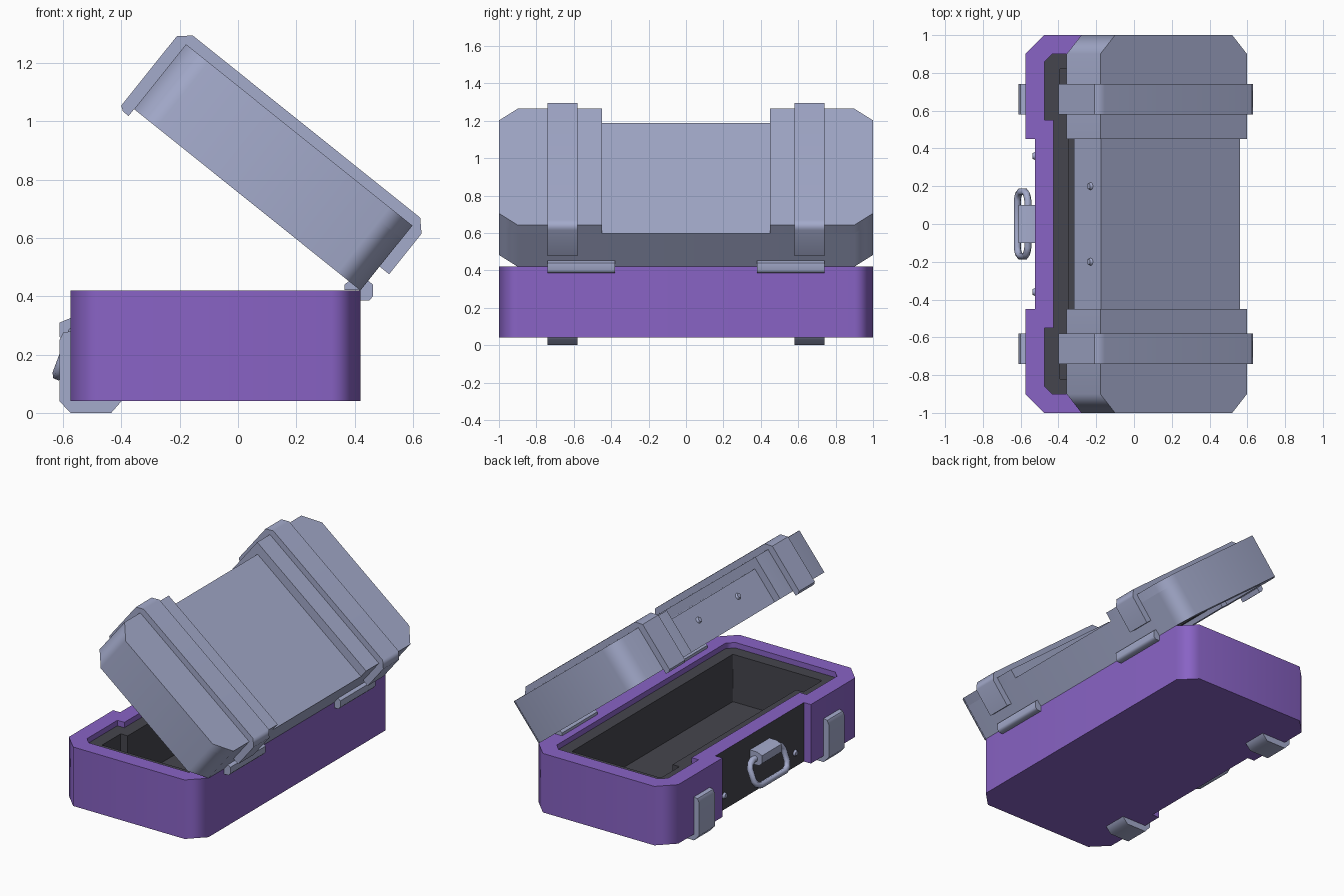
import bpy, bmesh, math
from mathutils import Matrix, Vector

if "Cube" in bpy.data.objects:
    bpy.data.objects.remove(bpy.data.objects["Cube"])


def material(name, rgb):
    m = bpy.data.materials.new(name)
    m.use_nodes = True
    m.diffuse_color = (*rgb, 1)
    m.node_tree.nodes["Principled BSDF"].inputs["Base Color"].default_value = (*rgb, 1)
    return m


PURPLE = material("purple shell", (0.25, 0.125, 0.56))
STEEL = material("blue grey", (0.37, 0.405, 0.6))
DARK = material("dark lining", (0.06, 0.06, 0.075))

PIVOT = Vector((0.42, 0, 0.42))
OPEN = math.radians(38.7)


def finish(name, bm, mats, on_lid=False):
    """Turn a bmesh into a smooth-by-angle object, optionally on the open lid."""
    bmesh.ops.recalc_face_normals(bm, faces=bm.faces)
    me = bpy.data.meshes.new(name)
    bm.to_mesh(me)
    bm.free()
    for m in mats:
        me.materials.append(m)
    ob = bpy.data.objects.new(name, me)
    bpy.context.collection.objects.link(ob)
    if on_lid:
        ob.location = PIVOT
        ob.rotation_euler.y = OPEN
    bpy.ops.object.select_all(action='DESELECT')
    ob.select_set(True)
    bpy.context.view_layer.objects.active = ob
    bpy.ops.object.shade_smooth_by_angle(angle=math.radians(50))
    wn = ob.modifiers.new("weighted", 'WEIGHTED_NORMAL')
    wn.keep_sharp = True
    return ob


def plan(inset, shift=0.0):
    """Chamfered footprint with a shallow notch in the clasp side."""
    x0, x1, y = -0.575 + inset + shift, 0.42 - inset + shift, 1 - inset
    c = max(0.005, 0.1 - inset * 0.586)
    n, xn = 0.45 + inset, x0 + 0.05
    half = [(xn, n), (x0, n), (x0, y - c), (x0 + c, y), (x1 - c, y), (x1, y - c)]
    return half + [(px, -py) for px, py in reversed(half)]


def loft(rings, bands):
    """Skin a chain of equal outlines; the first and last are capped."""
    bm = bmesh.new()
    loops = [[bm.verts.new((x, y, z)) for x, y in pts] for pts, z in rings]
    for a, b, mi in zip(loops, loops[1:], bands):
        for i in range(len(a)):
            j = (i + 1) % len(a)
            bm.faces.new((a[i], a[j], b[j], b[i])).material_index = mi
    bm.faces.new(loops[0]).material_index = bands[0]
    bm.faces.new(loops[-1]).material_index = bands[-1]
    return bm


def side_profile(name, pts, y0, y1, on_lid=False):
    """Extrude an x-z profile along y."""
    bm = loft([(pts, y0), (pts, y1)], [0])
    for v in bm.verts:
        v.co = (v.co.x, v.co.z, v.co.y)
    return finish(name, bm, [STEEL], on_lid)


def rivet(name, x, y, z, on_lid=False):
    bm = bmesh.new()
    bmesh.ops.create_cone(bm, cap_ends=True, segments=10, radius1=0.022, radius2=0.014,
                          depth=0.016,
                          matrix=Matrix.Translation((x, y, z)) @ Matrix.Rotation(-math.pi / 2, 4, 'Y'))
    finish(name, bm, [STEEL], on_lid)


# Base tub with lined cavity and dark clasp panel
bm = loft([(plan(0), 0.04), (plan(0), 0.42), (plan(0.1), 0.42), (plan(0.1), 0.385),
           (plan(0.18), 0.385), (plan(0.18), 0.08)], [0, 0, 0, 1, 1])
bm.normal_update()
for f in bm.faces:
    c = f.calc_center_median()
    if abs(c.x + 0.525) < 0.001 and abs(f.normal.x) > 0.9:
        f.material_index = 1
finish("base_tub", bm, [PURPLE, DARK])

# Lid shell, hollow underneath
s = -PIVOT.x
finish("lid_shell", loft([(plan(0, s), 0.227), (plan(0, s), 0), (plan(0.1, s), 0),
                          (plan(0.1, s), 0.03), (plan(0.18, s), 0.03), (plan(0.18, s), 0.19)],
                         [0, 0, 0, 1, 1]), [STEEL, DARK], True)

# Mirrored parts at both ends
lid_strap = [(0, 0.105), (0.042, 0.105), (0.042, 0.283), (0.004, 0.323), (-0.995, 0.323),
             (-1.037, 0.288), (-1.037, -0.018), (-1.02, -0.03), (-0.995, -0.03),
             (-0.995, 0.285), (0, 0.285)]
base_strap = [(-0.4, 0.04), (-0.435, 0), (-0.575, 0), (-0.612, 0.04), (-0.612, 0.25),
              (-0.6, 0.275), (-0.575, 0.28), (-0.575, 0.04)]
hinge = [(0.365, 0.422), (0.365, 0.44), (0.385, 0.455), (0.445, 0.455), (0.463, 0.44),
         (0.463, 0.4), (0.45, 0.385), (0.42, 0.385), (0.415, 0.422)]
for side, tag in ((1, "rear"), (-1, "near")):
    end = [(x, y * side) for x, y in plan(0, s)[1:6]] + [(0, 0.45 * side)]
    finish(f"lid_end_block_{tag}", loft([(end, 0.227), (end, 0.285)], [0]), [STEEL], True)
    side_profile(f"lid_strap_{tag}", lid_strap, 0.58 * side, 0.74 * side, True)
    side_profile(f"base_strap_{tag}", base_strap, 0.58 * side, 0.74 * side)
    side_profile(f"hinge_{tag}", hinge, 0.38 * side, 0.74 * side)
    rivet(f"panel_rivet_{tag}", -0.53, 0.36 * side, 0.13)
    rivet(f"lid_rivet_{tag}", -0.95, 0.2 * side, 0.14, True)

# Handle mount
side_profile("handle_mount", [(-0.525, 0.325), (-0.575, 0.325), (-0.612, 0.31),
                              (-0.612, 0.26), (-0.59, 0.24), (-0.525, 0.24)], -0.1, 0.1)

# Hanging handle ring
cu = bpy.data.curves.new("handle_ring", 'CURVE')
cu.dimensions = '3D'
cu.bevel_depth = 0.02
cu.bevel_resolution = 1
sp = cu.splines.new('POLY')
corner = [(0.17, 0.035), (0.155, 0.065), (0.125, 0.08)]
ring = corner + [(-y, t) for y, t in reversed(corner)]
ring += [(-y, -t) for y, t in ring]
sp.points.add(len(ring) - 1)
for p, (y, t) in zip(sp.points, ring):
    p.co = (-0.59 + 0.35 * t, y, 0.205 + 0.93 * t, 1)
sp.use_cyclic_u = True
cu.materials.append(STEEL)
handle = bpy.data.objects.new("handle_ring", cu)
bpy.context.collection.objects.link(handle)
